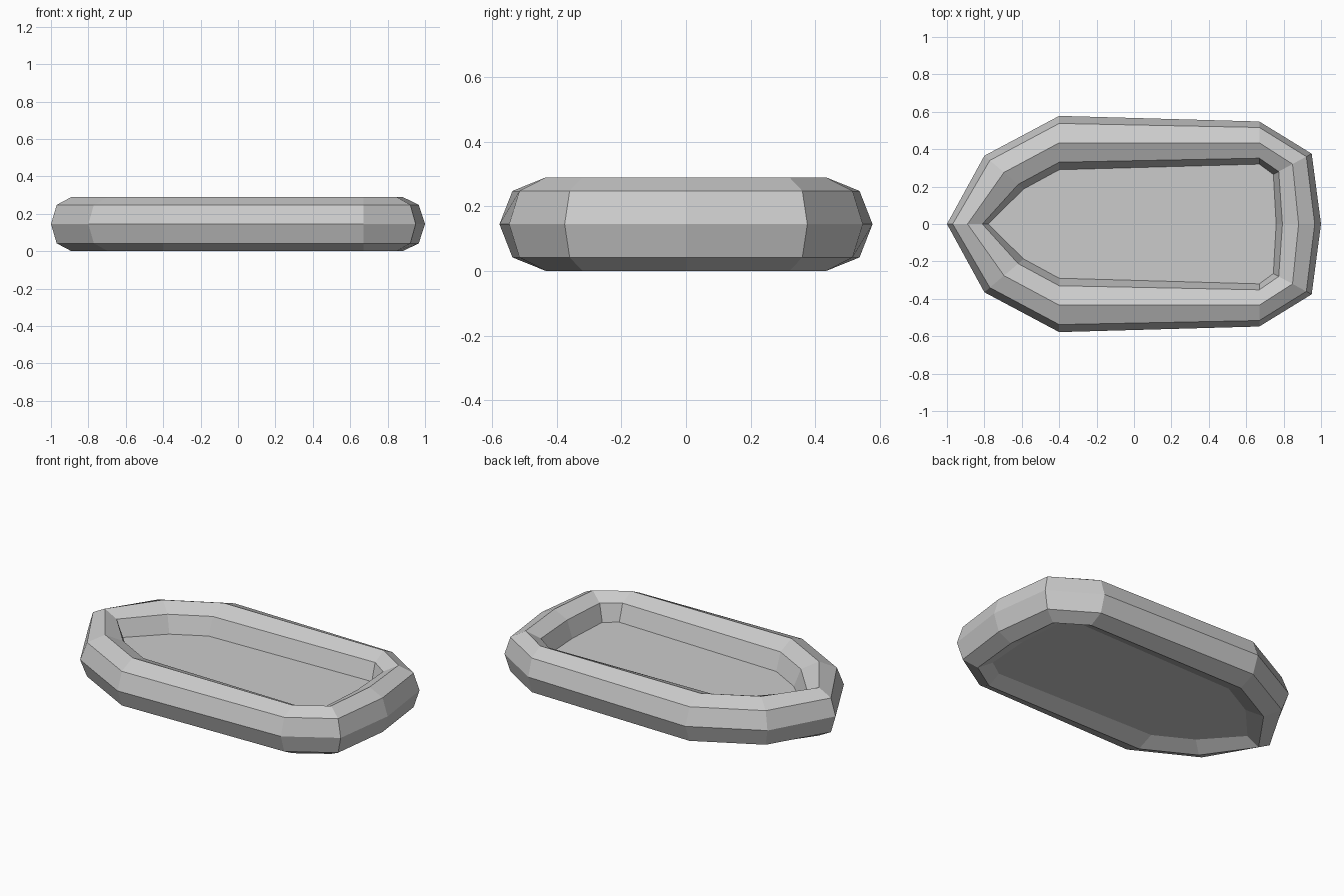
import bpy, bmesh

if "Cube" in bpy.data.objects:
    bpy.data.objects.remove(bpy.data.objects["Cube"])

# Half plan outlines (bow at -x to stern at +x): outer and inner edge of the tube
OUTER = [(-1.0, 0), (-0.80, 0.365), (-0.40, 0.578), (0.67, 0.548), (0.95, 0.376), (1.0, 0)]
INNER = [(-0.78, 0), (-0.59, 0.187), (-0.40, 0.29), (0.67, 0.32), (0.745, 0.265), (0.76, 0)]
# Tube section from the floor top, over the tube, to the floor underside:
# (blend from outer to inner, height)
SECTION = [(1, 0.145), (0.86, 0.248), (0.5, 0.29), (0.14, 0.248),
           (0, 0.145), (0.14, 0.042), (0.5, 0.0), (0.86, 0.042)]


def mirrored(half):
    return half + [(x, -y) for x, y in half[-2:0:-1]]


# Inflated tube: sweep the section around the plan outline
bm = bmesh.new()
rings = [[bm.verts.new((a[0] + (b[0] - a[0]) * t, a[1] + (b[1] - a[1]) * t, z))
          for t, z in SECTION] for a, b in zip(mirrored(OUTER), mirrored(INNER))]
for i, ring in enumerate(rings):
    nxt = rings[(i + 1) % len(rings)]
    for j in range(len(SECTION) - 1):
        bm.faces.new((ring[j], ring[j + 1], nxt[j + 1], nxt[j]))

# Floor: upper and lower sheets closing the tube's inner opening
bm.faces.new([ring[0] for ring in rings])
bm.faces.new([ring[-1] for ring in rings])

bmesh.ops.recalc_face_normals(bm, faces=bm.faces)
mesh = bpy.data.meshes.new("raft_hull")
bm.to_mesh(mesh)
bm.free()
bpy.context.collection.objects.link(bpy.data.objects.new("raft_hull", mesh))
